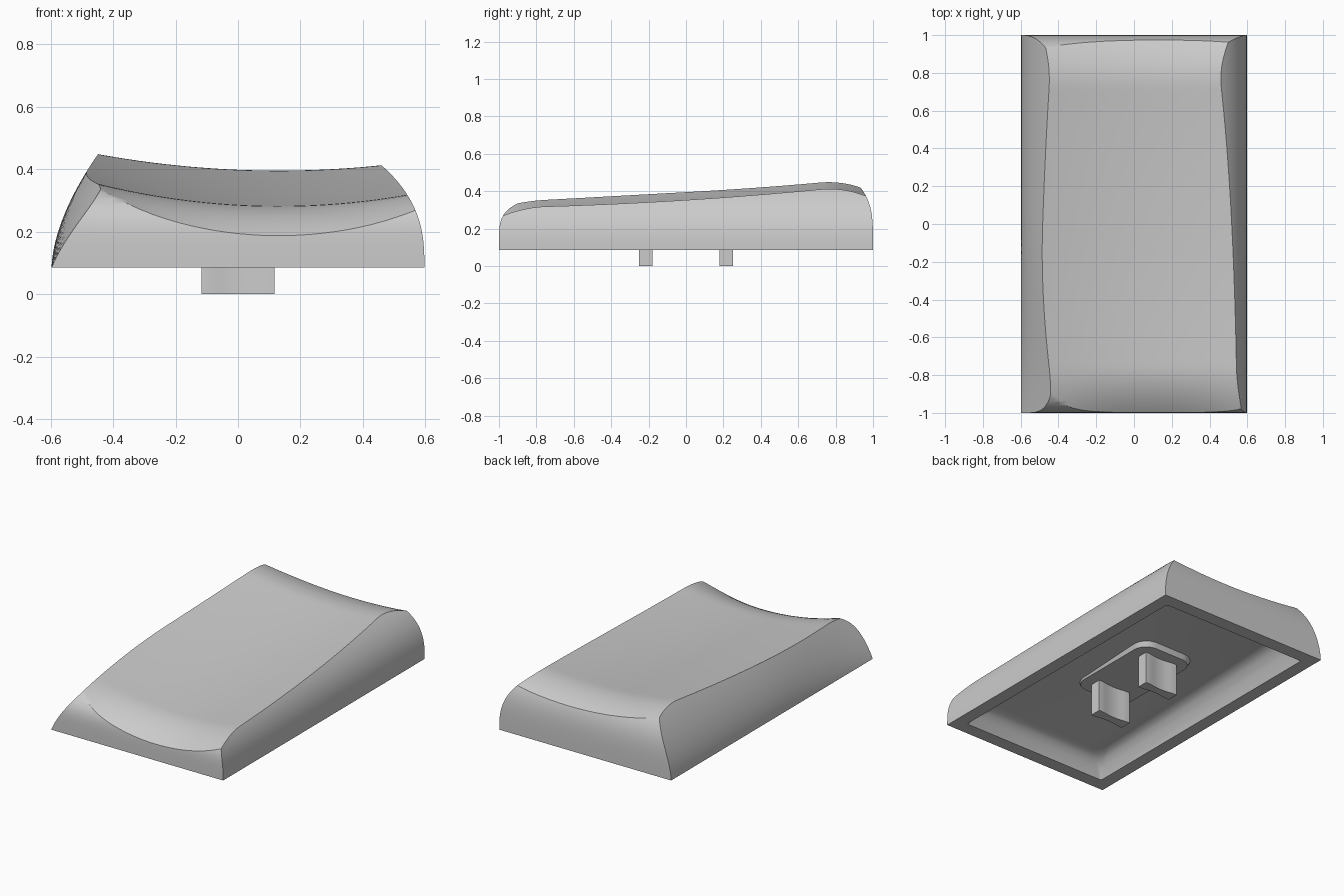
import bpy, bmesh, math

if "Cube" in bpy.data.objects:
    bpy.data.objects.remove(bpy.data.objects["Cube"])

BASE = 0.085
grey = bpy.data.materials.new("plain_grey")
grey.use_nodes = True
grey.diffuse_color = (0.6, 0.6, 0.6, 1)
grey.node_tree.nodes["Principled BSDF"].inputs["Base Color"].default_value = (0.6, 0.6, 0.6, 1)


def lerp(a, b, t):
    return a + (b - a) * t


def make_object(name, bm):
    bmesh.ops.recalc_face_normals(bm, faces=bm.faces)
    mesh = bpy.data.meshes.new(name)
    bm.to_mesh(mesh)
    bm.free()
    mesh.materials.append(grey)
    obj = bpy.data.objects.new(name, mesh)
    bpy.context.collection.objects.link(obj)
    return obj


def loft(name, rings):
    """Skin closed rings of equal length and cap both ends."""
    bm = bmesh.new()
    loops = [[bm.verts.new(p) for p in ring] for ring in rings]
    n = len(loops[0])
    for low, high in zip(loops, loops[1:]):
        for i in range(n):
            j = (i + 1) % n
            bm.faces.new((low[i], low[j], high[j], high[i]))
    bm.faces.new(loops[0])
    bm.faces.new(loops[-1])
    return make_object(name, bm)


def cut(target, cutters):
    """Subtract the cutters, bake the result and drop the cutters."""
    for cutter in cutters:
        cutter.hide_render = True
        mod = target.modifiers.new("cut", "BOOLEAN")
        mod.operation = "DIFFERENCE"
        mod.solver = "EXACT"
        mod.object = cutter
    graph = bpy.context.evaluated_depsgraph_get()
    mesh = bpy.data.meshes.new_from_object(target.evaluated_get(graph))
    target.modifiers.clear()
    target.data = mesh
    for cutter in cutters:
        bpy.data.objects.remove(cutter)


def smooth(obj, angle=30):
    bpy.ops.object.select_all(action="DESELECT")
    obj.select_set(True)
    bpy.context.view_layer.objects.active = obj
    bpy.ops.object.shade_smooth_by_angle(angle=math.radians(angle))


# Outer walls: each side leans in by its own curve
def wall_ring(z, nx=16, ny=40):
    h = z - BASE
    right = 0.597 - 0.14 * (h / 0.33) ** 2.7
    back = 1 - 0.09 * (h / 0.36) ** 4
    front = -1 + min(0.5, 0.1 * (h / 0.25) ** 5)

    def left(y):
        t = h / 0.365
        return -0.597 + 0.15 * t ** 1.7 + 0.14 * t * min(y, 0) ** 2

    ring = [(lerp(left(front), right, i / nx), front, z) for i in range(nx)]
    ring += [(right, lerp(front, back, i / ny), z) for i in range(ny)]
    ring += [(lerp(right, left(back), i / nx), back, z) for i in range(nx)]
    for i in range(ny):
        y = lerp(back, front, i / ny)
        ring.append((left(y), y, z))
    return ring


# Dished top, rounding down at the front and back
def top_height(x, y):
    d = max(0, -0.75 - y)
    e = max(0, y - 0.72)
    spine = 0.325 + 0.076 * y + 0.025 * y * y - 1.4 * d * d - 1.15 * e * e
    curve = 0.185 - 0.036 * y + 2.5 * d * d
    return spine + curve * (x - 0.13) ** 2


def top_cutter(nx=36, ny=80):
    bm = bmesh.new()
    bmesh.ops.create_grid(bm, x_segments=nx, y_segments=ny, size=1)
    for v in bm.verts:
        v.co.x *= 0.7
        v.co.y *= 1.1
        v.co.z = top_height(v.co.x, v.co.y)
    lid = bmesh.ops.extrude_face_region(bm, geom=bm.faces[:])["geom"]
    for v in lid:
        if isinstance(v, bmesh.types.BMVert):
            v.co.z = 0.9
    return make_object("top_cutter", bm)


def rounded_ring(hx, hy, r, height, steps=6):
    ring = []
    for k, (sx, sy) in enumerate([(1, 1), (-1, 1), (-1, -1), (1, -1)]):
        for i in range(steps + 1):
            a = (k + i / steps) * math.pi / 2
            x = sx * (hx - r) + r * math.cos(a)
            y = sy * (hy - r) + r * math.sin(a)
            ring.append((x, y, height(y)))
    return ring


def ceiling(y):
    return 0.225 + 0.035 * y


# Hollow underside with tapering walls and a softened ceiling edge
def cavity_cutter():
    def at(t):
        return lambda y: lerp(BASE, ceiling(y), t)
    rings = [rounded_ring(0.515, 0.915, 0.01, lambda y: BASE - 0.05),
             rounded_ring(0.515, 0.915, 0.01, lambda y: BASE)]
    for t, inset, r in [(0.5, 0.025, 0.03), (0.8, 0.05, 0.06),
                        (0.94, 0.075, 0.08), (1, 0.11, 0.1)]:
        rings.append(rounded_ring(0.515 - inset, 0.915 - inset, r, at(t)))
    return loft("cavity_cutter", rings)


levels = [lerp(BASE, 0.5, i / 24) for i in range(25)]
shell = loft("cap_shell", [wall_ring(z) for z in levels])
cut(shell, [top_cutter(), cavity_cutter()])
smooth(shell)

# Raised pad on the ceiling that carries the stems
pad = loft("stem_pad", [rounded_ring(0.19, 0.32, 0.09, lambda y: 0.205),
                        rounded_ring(0.21, 0.34, 0.1, lambda y: 0.25)])
smooth(pad)


# Two waisted stems
def stem_ring(cy, z, steps=10):
    side = []
    for i in range(steps + 1):
        u = i / steps * 2 - 1
        half = 0.026 + 0.01 * min(1, abs(u) * 1.4) ** 2
        side.append((0.117 * u, half))
    ring = [(x, cy - w, z) for x, w in side]
    return ring + [(x, cy + w, z) for x, w in reversed(side)]


for name, cy in (("front_stem", -0.215), ("back_stem", 0.215)):
    smooth(loft(name, [stem_ring(cy, 0), stem_ring(cy, 0.22)]))
